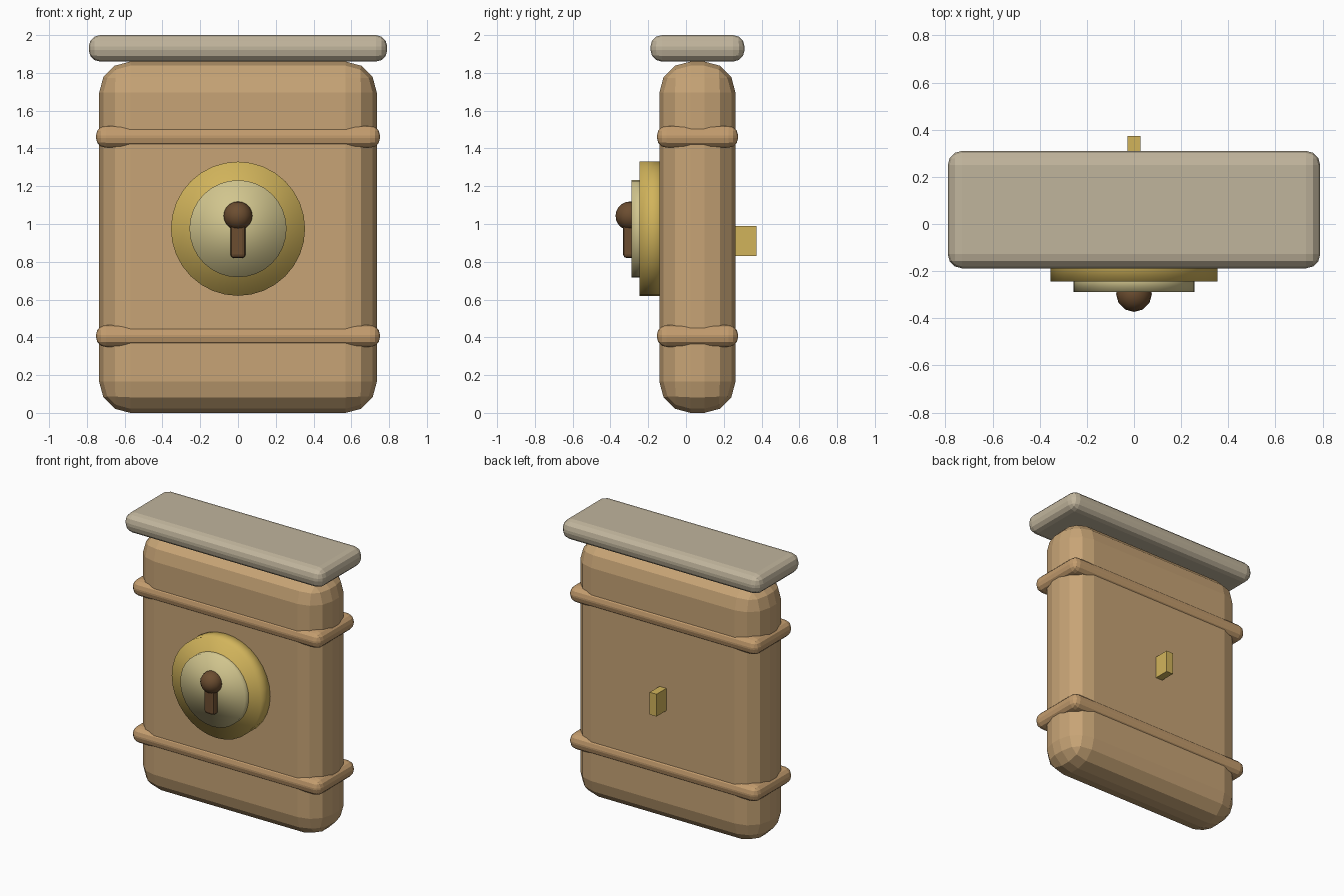
import bpy, bmesh, math
from mathutils import Matrix

if "Cube" in bpy.data.objects:
    bpy.data.objects.remove(bpy.data.objects["Cube"])


def material(name, rgb):
    m = bpy.data.materials.new(name)
    m.diffuse_color = (*rgb, 1)
    m.use_nodes = True
    m.node_tree.nodes["Principled BSDF"].inputs["Base Color"].default_value = m.diffuse_color
    return m


tan = material("tan body", (0.57, 0.37, 0.18))
strap = material("strap tan", (0.55, 0.335, 0.155))
stone = material("grey beige", (0.53, 0.46, 0.335))
gold = material("gold", (0.64, 0.455, 0.105))
pale = material("pale brass", (0.64, 0.56, 0.27))
brown = material("dark brown", (0.15, 0.075, 0.03))


def finish(name, bm, mat, smooth=False):
    bmesh.ops.recalc_face_normals(bm, faces=bm.faces)
    for f in bm.faces:
        f.smooth = smooth
    me = bpy.data.meshes.new(name)
    bm.to_mesh(me)
    bm.free()
    me.materials.append(mat)
    ob = bpy.data.objects.new(name, me)
    bpy.context.collection.objects.link(ob)
    return ob


def box(name, hx, y0, y1, z0, z1, mat, bevel=0, segments=3):
    bm = bmesh.new()
    place = (Matrix.Translation((0, (y0 + y1) / 2, (z0 + z1) / 2))
             @ Matrix.Diagonal((2 * hx, y1 - y0, z1 - z0, 1)))
    bmesh.ops.create_cube(bm, size=1, matrix=place)
    if bevel:
        bmesh.ops.bevel(bm, geom=bm.edges[:], offset=bevel, segments=segments,
                        profile=0.5, affect='EDGES')
    return finish(name, bm, mat)


def disc(name, r, y0, y1, z, mat):
    # round plate facing the front, smooth over its rim
    bm = bmesh.new()
    place = (Matrix.Translation((0, (y0 + y1) / 2, z))
             @ Matrix.Rotation(math.pi / 2, 4, 'X'))
    bmesh.ops.create_cone(bm, cap_ends=True, segments=32, radius1=r, radius2=r,
                          depth=y1 - y0, matrix=place)
    return finish(name, bm, mat, True)


# main case and its overhanging lid
box("body", 0.735, -0.141, 0.262, 0, 1.86, tan, 0.165)
box("lid", 0.79, -0.188, 0.31, 1.86, 2.0, stone, 0.06)

# two straps around the case
for label, z in (("lower", 0.407), ("upper", 1.462)):
    box(label + "_strap", 0.752, -0.154, 0.276, z - 0.058, z + 0.058, strap, 0.052)

# lock plates
disc("lock_plate", 0.355, -0.245, -0.10, 0.975, gold)
disc("lock_inner_plate", 0.257, -0.288, -0.20, 0.975, pale)

# keyhole
bm = bmesh.new()
bmesh.ops.create_uvsphere(bm, u_segments=12, v_segments=10, radius=0.076,
                          matrix=Matrix.Translation((0, -0.297, 1.043)))
finish("keyhole_top", bm, brown, True)
box("keyhole_slot", 0.04, -0.333, -0.25, 0.82, 1.03, brown, 0.018, 2)

# latch tab at the back
box("back_tab", 0.027, 0.22, 0.373, 0.83, 0.99, gold)
